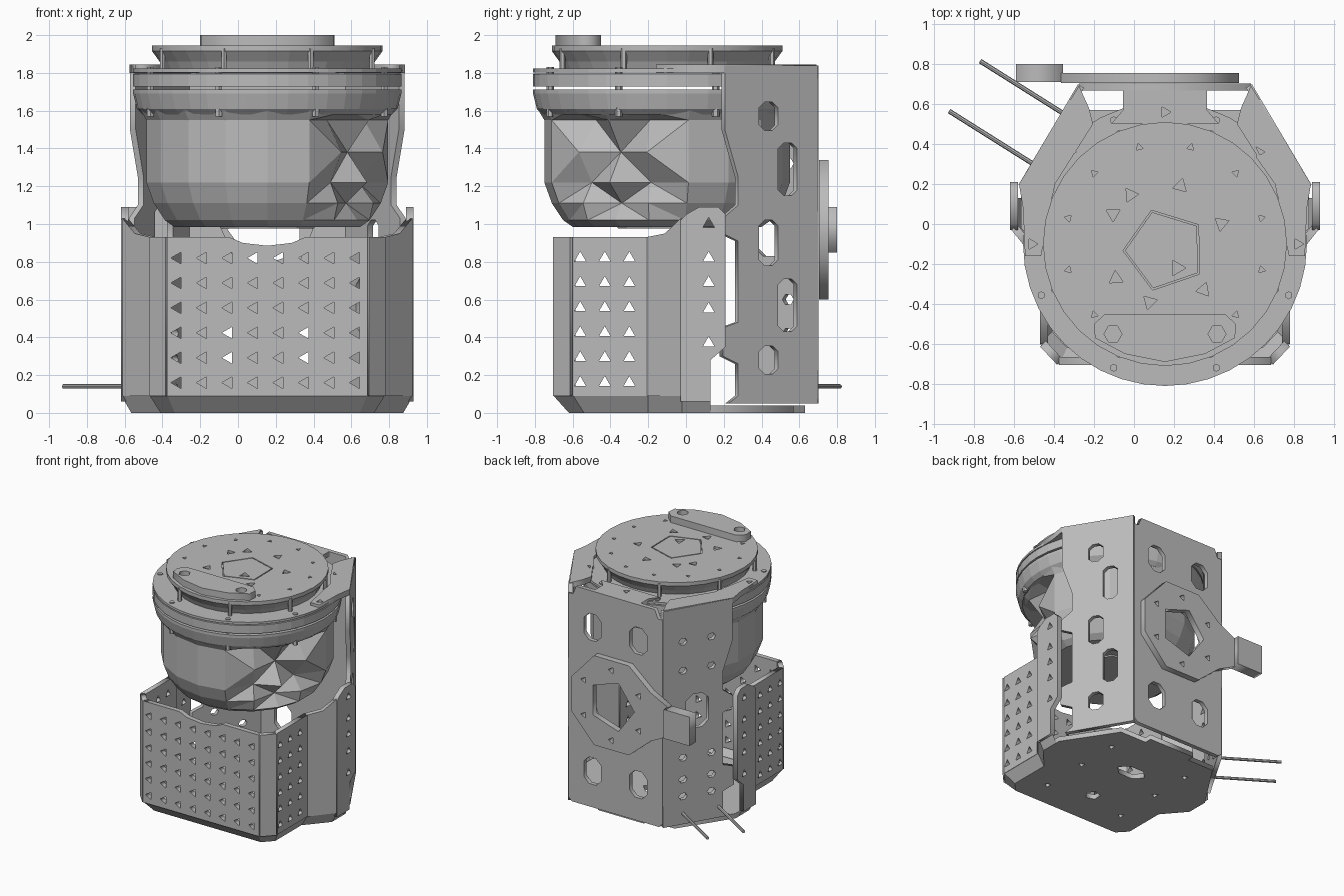
import bpy, bmesh
from math import pi, sin, cos, radians
from mathutils import Matrix, Vector

if "Cube" in bpy.data.objects:
    bpy.data.objects.remove(bpy.data.objects["Cube"])

CX, CY = 0.155, -0.1          # axis of the round head
GREY = 0.5
mat = bpy.data.materials.new("plain_grey")
mat.use_nodes = True
mat.diffuse_color = (GREY, GREY, GREY, 1)
mat.node_tree.nodes["Principled BSDF"].inputs["Base Color"].default_value = (GREY, GREY, GREY, 1)


def add_mesh(name, me):
    ob = bpy.data.objects.new(name, me)
    bpy.context.collection.objects.link(ob)
    me.materials.clear()
    me.materials.append(mat)
    return ob


def ngon(x, y, r, n, rot=0.0, sy=1.0):
    return [(x + r * cos(rot + 2 * pi * i / n), y + sy * r * sin(rot + 2 * pi * i / n)) for i in range(n)]


def slot(x, y, w, h):
    """Chamfered rectangular opening."""
    c = w * 0.3
    q = [(w/2 - c, h/2), (w/2, h/2 - c)]
    pts = q + [(a, -b) for a, b in q[::-1]]
    return [(x + a, y + b) for a, b in pts + [(-a, -b) for a, b in pts]]


def panel(name, outline, holes, origin, u, v, t):
    """Flat sheet with openings, lying in the u-v plane."""
    cu = bpy.data.curves.new(name, 'CURVE')
    cu.dimensions = '2D'
    cu.fill_mode = 'BOTH'
    cu.extrude = t / 2
    for loop in [outline] + holes:
        sp = cu.splines.new('POLY')
        sp.points.add(len(loop) - 1)
        for p, (a, b) in zip(sp.points, loop):
            p.co = (a, b, 0, 1)
        sp.use_cyclic_u = True
    tmp = bpy.data.objects.new(name + "_tmp", cu)
    bpy.context.collection.objects.link(tmp)
    bpy.context.view_layer.update()
    me = bpy.data.meshes.new_from_object(tmp.evaluated_get(bpy.context.evaluated_depsgraph_get()))
    bpy.data.objects.remove(tmp)
    u, v = Vector(u).normalized(), Vector(v).normalized()
    me.transform(Matrix((u, v, u.cross(v))).transposed().to_4x4())
    me.transform(Matrix.Translation(origin))
    return add_mesh(name, me)


def flat(name, outline, holes, z0, z1):
    return panel(name, outline, holes, (0, 0, (z0 + z1) / 2), (1, 0, 0), (0, 1, 0), z1 - z0)


def upright(name, p, q, outline, holes, t):
    """Vertical sheet; its u runs from p towards q and v is height."""
    return panel(name, outline, holes, (*p, 0), (q[0] - p[0], q[1] - p[1], 0), (0, 0, 1), t)


def lathe(name, profile, n, dent=None):
    bm = bmesh.new()
    rings = []
    for k, (r, z) in enumerate(profile):
        ring = []
        for i in range(n):
            a = 2 * pi * i / n - pi / 2
            rr = r - (dent(k, i) if dent else 0)
            ring.append(bm.verts.new((CX + rr * cos(a), CY + rr * sin(a), z)))
        rings.append(ring)
    for lo, hi in zip(rings, rings[1:]):
        for i in range(n):
            j = (i + 1) % n
            bm.faces.new((lo[i], lo[j], hi[j], hi[i]))
    bm.faces.new(rings[0][::-1])
    bm.faces.new(rings[-1])
    if dent:
        bmesh.ops.triangulate(bm, faces=bm.faces)
    me = bpy.data.meshes.new(name)
    bm.to_mesh(me)
    bm.free()
    return add_mesh(name, me)


def rod(name, p, q, r, n=8):
    p, q = Vector(p), Vector(q)
    bm = bmesh.new()
    bmesh.ops.create_cone(bm, cap_ends=True, segments=n, radius1=r, radius2=r, depth=(q - p).length)
    bmesh.ops.transform(bm, verts=bm.verts, matrix=Matrix.Translation((p + q) / 2)
                        @ (q - p).to_track_quat('Z', 'Y').to_matrix().to_4x4())
    me = bpy.data.meshes.new(name)
    bm.to_mesh(me)
    bm.free()
    return add_mesh(name, me)


def both(half):
    """Close a half outline across the centre line."""
    return [(CX + x, y) for x, y in half] + [(CX - x, y) for x, y in half[::-1]]


# Front basket: perforated front, chamfered corners, sides and flared wings
rows = [0.16 + 0.132 * i for i in range(6)]
W = 0.04
half_top = [(0.53, 0.93), (0.2, 0.93), (0.13, 0.9), (0, 0.885)]
top = half_top + [(-x, z) for x, z in half_top[-2::-1]]
upright("basket_front", (CX, -0.685), (1, -0.685), [(-0.53, 0.09), (0.53, 0.09)] + top,
        [ngon(-0.475 + 0.135 * i, z, 0.035, 3, pi) for i in range(8) for z in rows], W)
for s, side in ((1, "left"), (-1, "right")):
    def P(x, y):
        return (CX + s * x, y)
    upright("basket_corner_" + side, P(0.525, -0.69), P(0.61, -0.6),
            [(0, 0.09), (0.125, 0.09), (0.125, 0.93), (0, 0.93)], [], W)
    upright("basket_side_" + side, P(0.605, 0), P(0.605, 1),
            [(-0.6, 0.09), (-0.19, 0.09), (-0.19, 0.93), (-0.6, 0.93)],
            [ngon(y, z, 0.035, 3, pi / 2) for y in (-0.56, -0.43, -0.3) for z in rows], W)
    upright("basket_flare_" + side, P(0.605, -0.2), P(0.75, -0.02),
            [(0, 0.09), (0.235, 0.09), (0.235, 1.03), (0.13, 0.95), (0, 0.93)], [], W)
    upright("basket_wing_" + side, P(0.755, 0), P(0.755, 1),
            [(-0.03, 0.06), (0.13, 0.06), (0.13, 0.28), (0.21, 0.35), (0.21, 1.05),
             (0.17, 1.09), (0.07, 1.09), (0.0, 1.05), (-0.03, 1.02)],
            [ngon(0.12, z, 0.035, 3, pi / 2) for z in (0.37, 0.55, 0.69, 0.82, 1.0)], W)

# Bevelled lower skirt and floor
rim = both([(0.775, 0.13), (0.775, -0.02), (0.625, -0.2), (0.625, -0.6), (0.53, -0.705)])
foot = both([(0.72, 0.13), (0.72, -0.02), (0.565, -0.2), (0.565, -0.54), (0.49, -0.62)])
bm = bmesh.new()
hi = [bm.verts.new((x, y, 0.095)) for x, y in rim]
lo = [bm.verts.new((x, y, 0.0)) for x, y in foot]
for i in range(len(hi) - 1):
    bm.faces.new((lo[i], hi[i], hi[i + 1], lo[i + 1]))
me = bpy.data.meshes.new("basket_skirt")
bm.to_mesh(me)
bm.free()
add_mesh("basket_skirt", me)
flat("floor", both([(0.49, -0.62), (0.565, -0.54), (0.565, -0.2), (0.72, -0.02), (0.72, 0.16),
                    (0.45, 0.57), (0.21, 0.57), (0.21, 0.63)]),
     [ngon(CX, 0.15, 0.13, 6, 0, 0.6), ngon(CX, -0.3, 0.06, 5)]
     + [ngon(CX + x, y, 0.03, 3) for x in (-0.36, 0.36) for y in (-0.4, 0, 0.35)], 0, 0.04)

# Folded back bracket: rear sheet and two slanted cheeks
upright("bracket_back", (CX, 0.685), (1, 0.685),
        [(-0.43, 0.08), (-0.4, 0.05), (0.4, 0.05), (0.43, 0.08), (0.43, 1.77), (0.39, 1.77),
         (0.36, 1.84), (-0.36, 1.84), (-0.39, 1.77), (-0.43, 1.77)],
        [slot(x, z, 0.16, 0.22) for x in (-0.21, 0.21) for z in (0.35, 1.54)] + [ngon(0, 0.97, 0.24, 8)], 0.035)
K = 1.17                       # sheet length per unit of depth
for s, side in ((1, "left"), (-1, "right")):
    edge = [(0.69, 0.05), (0.22, 0.05), (0.27, 0.09), (0.27, 0.26), (0.19, 0.3), (0.19, 0.45), (0.27, 0.48),
            (0.27, 0.91), (0.19, 0.95), (0.19, 1.03), (0.27, 1.1), (0.27, 1.25), (0.2, 1.5), (0.2, 1.84), (0.69, 1.84)]
    if s > 0:
        cuts = [slot(0.43, 1.57, 0.1, 0.15), slot(0.53, 1.29, 0.1, 0.28), slot(0.43, 0.9, 0.1, 0.24),
                slot(0.53, 0.57, 0.1, 0.28), slot(0.43, 0.28, 0.1, 0.15)]
    else:
        cuts = [slot(0.45, 0.97, 0.16, 0.28)] + [ngon(y, z, 0.03, 6) for y in (0.35, 0.55)
                                                 for z in (0.28, 0.42, 0.6, 1.32, 1.56)]
    flip = [[((0.69 - y) * K, z) for y, z in loop] for loop in [edge] + cuts]
    upright("bracket_cheek_" + side, (CX + s * 0.42, 0.69), (CX + s * 0.71, 0.2), flip[0], flip[1:], 0.035)
    flat("bracket_flange_" + side,
         [(CX + s * x, y) for x, y in [(0.43, 0.69), (0.73, 0.2), (0.71, 0.08), (0.7, -0.16), (0.62, -0.16),
                                       (0.55, 0.2), (0.36, 0.5), (0.38, 0.58)]],
         [ngon(CX + s * 0.665, -0.1, 0.03, 3), ngon(CX + s * 0.47, 0.36, 0.03, 3)], 1.8, 1.845)
flat("bracket_rear_tab", both([(0.21, 0.7), (0.21, 0.57), (0.27, 0.5)]), [ngon(CX, 0.56, 0.03, 3)], 1.8, 1.84)

# Rear octagonal plate with side arm and block
upright("rear_plate", (CX, 0.73), (1, 0.73),
        [(0.16, 0.6), (0.37, 0.83), (0.37, 1.11), (0.16, 1.34), (-0.16, 1.34), (-0.36, 1.17),
         (-0.52, 1.09), (-0.52, 0.85), (-0.36, 0.77), (-0.16, 0.6)],
        [ngon(0, 0.97, 0.21, 5, pi)] + [ngon(0.29 * cos(a), 0.97 + 0.29 * sin(a), 0.03, 3)
                                       for a in [pi / 3 * i + pi / 6 for i in range(6)]], 0.05)
upright("rear_arm_block", (CX, 0.755), (1, 0.755),
        [(-0.745, 0.85), (-0.51, 0.85), (-0.51, 1.09), (-0.745, 1.09)], [], 0.09)

# Faceted head drum, hollowed on its front left
def dent(k, i):
    if 2 <= k <= 5 and i in (2, 3, 4):
        return (0.03, 0.13, 0.04, 0.16)[(k + i) % 4]
    return 0.0

lathe("head_drum", [(0.5, 0.985), (0.55, 1.02), (0.61, 1.11), (0.65, 1.22), (0.65, 1.38), (0.65, 1.55), (0.68, 1.6)],
      18, dent)
lathe("head_foot", [(0.26, 0.975), (0.3, 1.08)], 10)

# Stacked rings and flat cap
lathe("ring_lower", [(0.66, 1.58), (0.69, 1.61), (0.71, 1.69), (0.71, 1.712)], 40)
lathe("ring_middle", [(0.71, 1.727), (0.71, 1.795), (0.69, 1.798)], 40)
lathe("ring_upper", [(0.71, 1.803), (0.71, 1.822)], 40)
lathe("cap_base", [(0.55, 1.815), (0.57, 1.86), (0.61, 1.915), (0.61, 1.925)], 32)
spots = [(0.5, 30 * i + 15) for i in range(12)] + [(0.3, a) for a in (20, 75, 125, 150, 215, 255, 310)]
pits = [ngon(CX + r * cos(radians(a)), CY + r * sin(radians(a)), 0.02 if r > 0.4 else 0.04, 3, radians(a))
        for r, a in spots]
flat("cap_top", ngon(CX, CY, 0.61, 32), pits + [ngon(CX, -0.13, 0.21, 5, 1.9)], 1.92, 1.945)
flat("cap_centre", ngon(CX, -0.13, 0.2, 5, 1.9),
     [ngon(CX - 0.08, -0.02, 0.04, 3), ngon(CX + 0.06, -0.22, 0.045, 3)], 1.92, 1.945)
flat("cap_raised_pad", both([(0.3, -0.45), (0.355, -0.5), (0.35, -0.57), (0.2, -0.65), (0.0, -0.69)]),
     [ngon(CX + x, -0.55, 0.045, 6) for x in (-0.26, 0.26)], 1.935, 2.0)

# Standoffs through the rings
for i in range(8):
    a = radians(45 * i + 22.5)
    rod("ring_standoff", (CX + 0.67 * cos(a), CY + 0.67 * sin(a), 1.57),
        (CX + 0.67 * cos(a), CY + 0.67 * sin(a), 1.83), 0.02, 6)
    rod("cap_standoff", (CX + 0.6 * cos(a), CY + 0.6 * sin(a), 1.82),
        (CX + 0.6 * cos(a), CY + 0.6 * sin(a), 1.93), 0.016, 6)

# Two thin rods leaving the right cheek
rod("antenna_front", (-0.925, 0.565, 0.14), (-0.48, 0.285, 0.14), 0.012)
rod("antenna_rear", (-0.77, 0.815, 0.14), (-0.325, 0.535, 0.14), 0.012)
